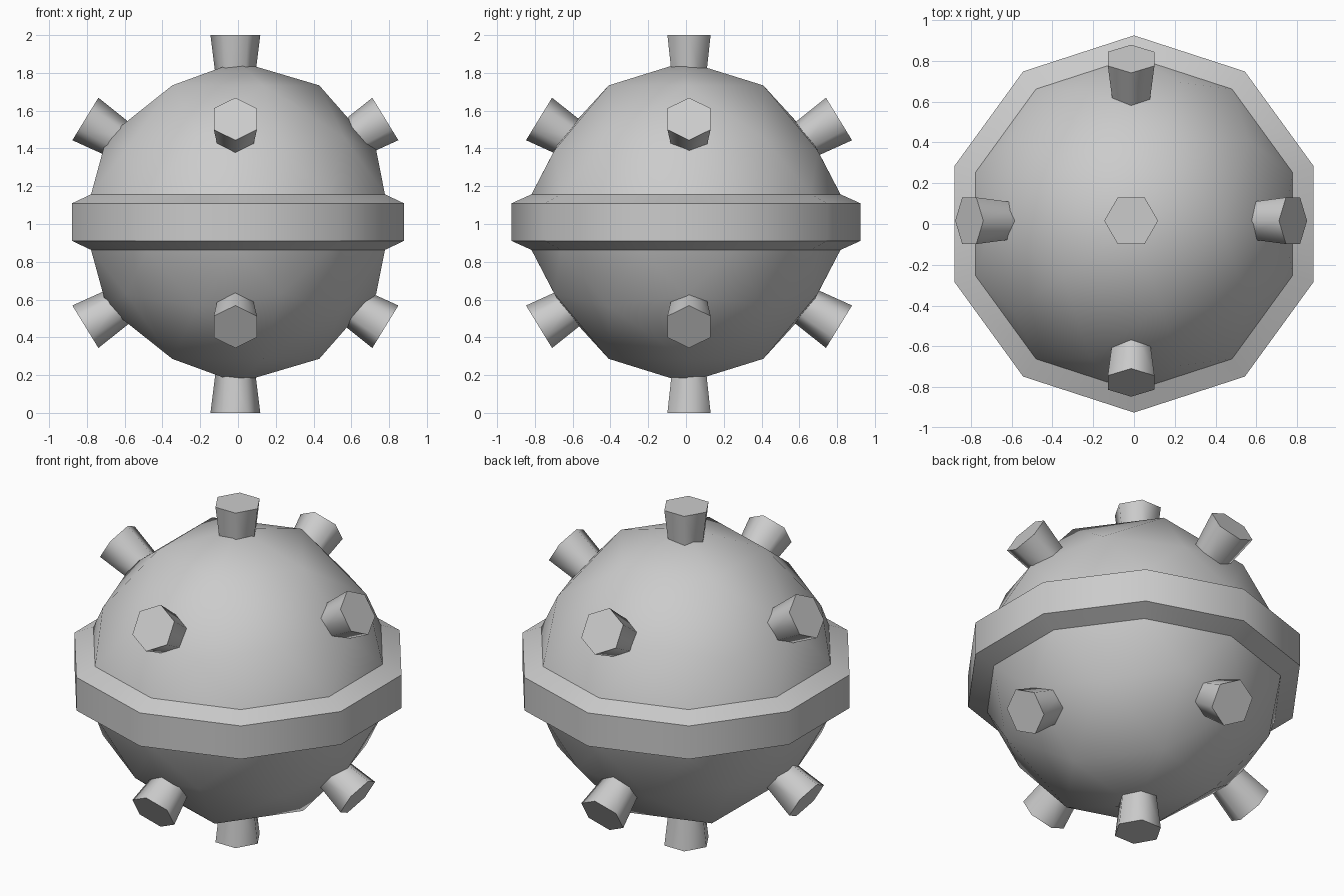
import bpy, bmesh, math
from mathutils import Vector, Matrix

if "Cube" in bpy.data.objects:
    bpy.data.objects.remove(bpy.data.objects["Cube"])

CENTER_Z = 1.01


def finish(bm, name, angle, location=(0, 0, 0)):
    bmesh.ops.recalc_face_normals(bm, faces=bm.faces)
    mesh = bpy.data.meshes.new(name)
    bm.to_mesh(mesh)
    bm.free()
    obj = bpy.data.objects.new(name, mesh)
    obj.location = location
    bpy.context.collection.objects.link(obj)
    bpy.ops.object.select_all(action='DESELECT')
    obj.select_set(True)
    bpy.context.view_layer.objects.active = obj
    bpy.ops.object.shade_smooth_by_angle(angle=math.radians(angle))
    return obj


def extrude_ring(bm, edges, radial, z):
    """Extrude the open rim, scaling it outward and moving it to height z."""
    geom = bmesh.ops.extrude_edge_only(bm, edges=edges)['geom']
    for v in geom:
        if isinstance(v, bmesh.types.BMVert):
            v.co = Vector((v.co.x * radial, v.co.y * radial, z))
    return [e for e in geom if isinstance(e, bmesh.types.BMEdge)]


# Round body with raised belt: upper half of a coarse icosphere, mirrored
bm = bmesh.new()
bmesh.ops.create_icosphere(bm, subdivisions=2, radius=1)
ring = next(v for v in bm.verts if 0.4 < v.co.z < 0.48)
turn = Matrix.Rotation(-math.atan2(ring.co.y, ring.co.x), 3, 'Z')
bmesh.ops.rotate(bm, verts=bm.verts, matrix=turn)
bmesh.ops.delete(bm, geom=[v for v in bm.verts if v.co.z < -0.01], context='VERTS')
for v in bm.verts:
    on_rim = abs(v.co.z) < 0.01
    v.co = Vector((v.co.x * 0.818, v.co.y * 0.818, 0.147 if on_rim else v.co.z * 0.851))
rim = [e for e in bm.edges if e.is_boundary]
rim = extrude_ring(bm, rim, 0.925 / 0.818, 0.099)
extrude_ring(bm, rim, 1.0, 0.0)
body = finish(bm, "body_with_belt", 40, (0, 0, CENTER_Z))
mirror = body.modifiers.new("Mirror", 'MIRROR')
mirror.use_axis = (False, False, True)


# Flared six-sided studs
def stud(name, tip, axis, up, length=0.28, r_tip=0.132, r_base=0.097):
    axis, up = Vector(axis).normalized(), Vector(up).normalized()
    side = axis.cross(up)
    bm = bmesh.new()
    rings = []
    for dist, r in ((0, r_tip), (length, r_base)):
        rings.append([bm.verts.new(Vector(tip) - axis * dist
                      + r * (up * math.cos(k * math.pi / 3) + side * math.sin(k * math.pi / 3)))
                      for k in range(6)])
    for r in rings:
        bm.faces.new(r)
    for k in range(6):
        j = (k + 1) % 6
        bm.faces.new((rings[0][k], rings[0][j], rings[1][j], rings[1][k]))
    finish(bm, name, 65)


OX, OY = -0.014, 0.016
tilt = math.radians(31.5)
for level, s in (("upper", 1), ("lower", -1)):
    stud(level + "_pole_stud", (OX, OY, 1 + s), (0, 0, s), (1, 0, 0))
    for side, (dx, dy) in (("right", (1, 0)), ("back", (0, 1)),
                           ("left", (-1, 0)), ("front", (0, -1))):
        c, n = math.cos(tilt), math.sin(tilt)
        stud(f"{level}_{side}_stud",
             (OX + dx * 0.794, OY + dy * 0.794, 1.006 + s * 0.55),
             (dx * c, dy * c, s * n), (-dx * n, -dy * n, s * c))
